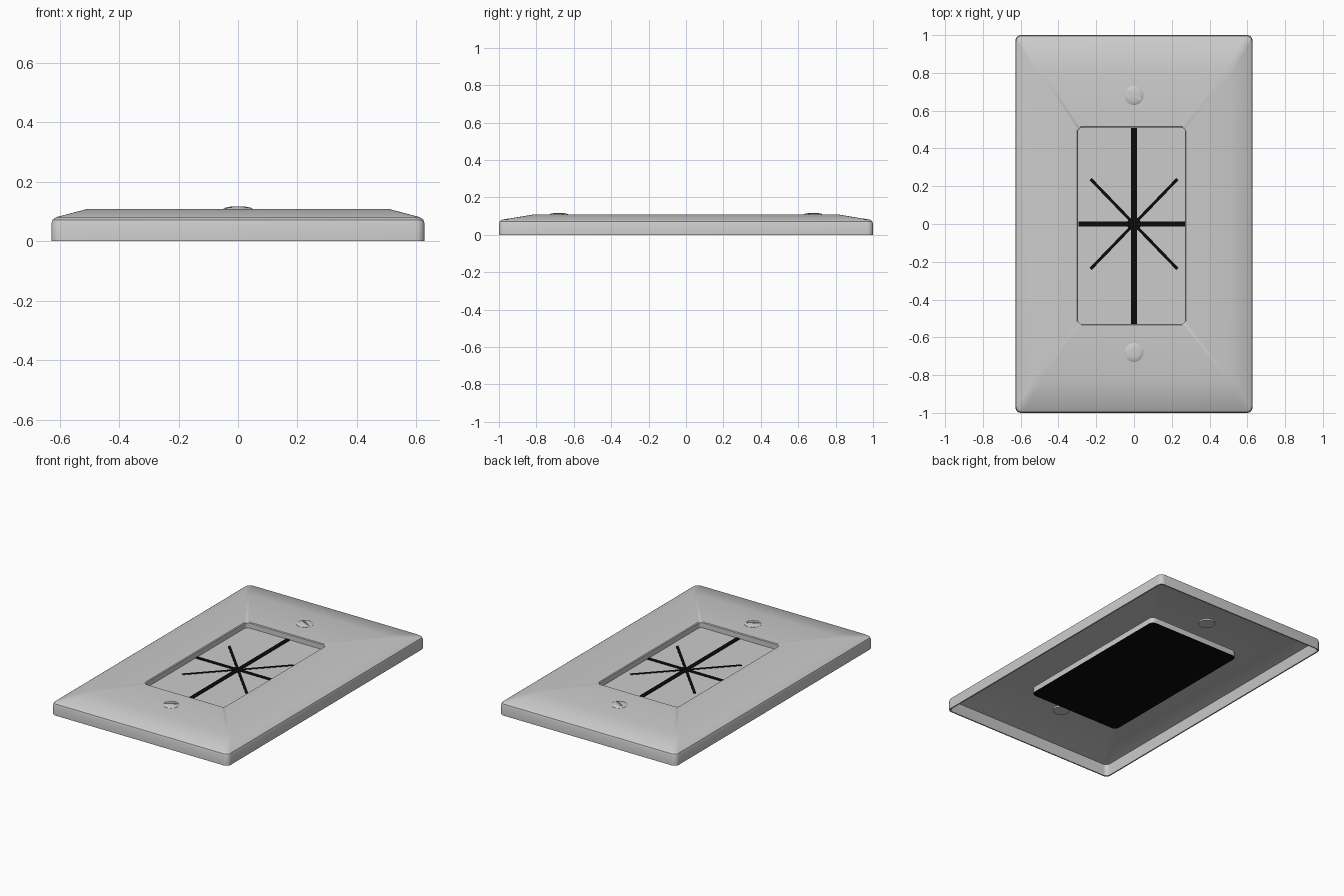
import bpy, bmesh, math
from mathutils import Matrix

if "Cube" in bpy.data.objects:
    bpy.data.objects.remove(bpy.data.objects["Cube"])


def material(name, rgb):
    m = bpy.data.materials.new(name)
    m.diffuse_color = (*rgb, 1)
    m.use_nodes = True
    m.node_tree.nodes["Principled BSDF"].inputs["Base Color"].default_value = m.diffuse_color
    return m


GREY = material("light grey plastic", (0.6, 0.6, 0.6))
BLACK = material("black", (0.003, 0.003, 0.003))
OX, OY = -0.013, -0.01          # centre of the window


def finish(name, bm, mat, smooth=True):
    bmesh.ops.recalc_face_normals(bm, faces=bm.faces)
    me = bpy.data.meshes.new(name)
    bm.to_mesh(me)
    bm.free()
    me.materials.append(mat)
    ob = bpy.data.objects.new(name, me)
    bpy.context.collection.objects.link(ob)
    if smooth:
        bpy.ops.object.select_all(action='DESELECT')
        ob.select_set(True)
        bpy.context.view_layer.objects.active = ob
        bpy.ops.object.shade_smooth_by_angle(angle=math.radians(30))
    return ob


def ring(bm, hx, hy, r, z, cx=0, cy=0, seg=5):
    """Rounded rectangle of vertices."""
    verts = []
    for i, (sx, sy) in enumerate([(1, 1), (-1, 1), (-1, -1), (1, -1)]):
        for k in range(seg + 1):
            a = math.pi / 2 * (i + k / seg)
            verts.append(bm.verts.new((cx + sx * (hx - r) + r * math.cos(a),
                                       cy + sy * (hy - r) + r * math.sin(a), z)))
    return verts


def bridge(bm, a, b):
    n = len(a)
    for i in range(n):
        j = (i + 1) % n
        bm.faces.new((a[i], a[j], b[j], b[i]))


def slab(name, hx, hy, r, z0, z1, mat, cx=0, cy=0):
    bm = bmesh.new()
    a, b = ring(bm, hx, hy, r, z0, cx, cy), ring(bm, hx, hy, r, z1, cx, cy)
    bridge(bm, a, b)
    bm.faces.new(a)
    bm.faces.new(b)
    return finish(name, bm, mat)


def box(name, sx, sy, sz, loc, angle, mat):
    bm = bmesh.new()
    bmesh.ops.create_cube(bm, size=1, matrix=Matrix.Translation(loc)
                          @ Matrix.Rotation(angle, 4, 'Z') @ Matrix.Diagonal((sx, sy, sz, 1)))
    return finish(name, bm, mat, False)


# Hollow wall plate: outside, window wall, then back along the inside
bm = bmesh.new()
sections = [
    (0.628, 1.0, 0.03, 0.0, 0, 0), (0.628, 1.0, 0.03, 0.06, 0, 0),
    (0.624, 0.996, 0.03, 0.072, 0, 0), (0.612, 0.984, 0.03, 0.081, 0, 0),
    (0.51, 0.82, 0.03, 0.108, 0, 0),
    (0.288, 0.525, 0.02, 0.108, OX, OY), (0.283, 0.52, 0.02, 0.104, OX, OY),
    (0.283, 0.52, 0.02, 0.072, OX, OY),
    (0.293, 0.53, 0.02, 0.072, OX, OY), (0.293, 0.53, 0.02, 0.1, OX, OY),
    (0.505, 0.815, 0.03, 0.1, 0, 0), (0.612, 0.984, 0.03, 0.07, 0, 0),
    (0.62, 0.992, 0.026, 0.0, 0, 0)]
rings = [ring(bm, *s) for s in sections]
for a, b in zip(rings, rings[1:] + rings[:1]):
    bridge(bm, a, b)
finish("wall_plate", bm, GREY)

# Insert behind the window, with its black backing
slab("insert_panel", 0.33, 0.565, 0.03, 0.036, 0.072, GREY)
slab("insert_backing", 0.33, 0.565, 0.03, 0.03, 0.036, BLACK)

# Star of slits
Z, T = 0.073, 0.003
box("slit_long", 0.03, 1.038, T, (0, OY, Z), 0, BLACK)
box("slit_cross", 0.564, 0.025, T, (OX, 0, Z), 0, BLACK)
for side in (1, -1):
    box("slit_diagonal", 0.66, 0.016, T, (0, 0, Z), side * math.radians(46), BLACK)
bm = bmesh.new()
bmesh.ops.create_cone(bm, cap_ends=True, segments=24, radius1=0.037, radius2=0.037,
                      depth=T, matrix=Matrix.Translation((0, 0, Z)))
finish("slit_hub", bm, BLACK)

# Domed slotted screws
for side in (1, -1):
    y = 0.68 * side
    bm = bmesh.new()
    prev = None
    for r, z in [(0.05, 0.09), (0.05, 0.109), (0.043, 0.113), (0.028, 0.116), (0.012, 0.117)]:
        cur = [bm.verts.new((r * math.cos(math.tau * i / 32),
                             y + r * math.sin(math.tau * i / 32), z)) for i in range(32)]
        if prev:
            bridge(bm, prev, cur)
        else:
            bm.faces.new(cur)
        prev = cur
    bm.faces.new(prev)
    screw = finish("screw", bm, GREY)
    cutter = box("slot_cutter", 0.12, 0.01, 0.02, (0, y, 0.121), -side * math.radians(30), GREY)
    cutter.hide_render = True
    cutter.hide_set(True)
    mod = screw.modifiers.new("slot", 'BOOLEAN')
    mod.operation = 'DIFFERENCE'
    mod.solver = 'EXACT'
    mod.object = cutter
